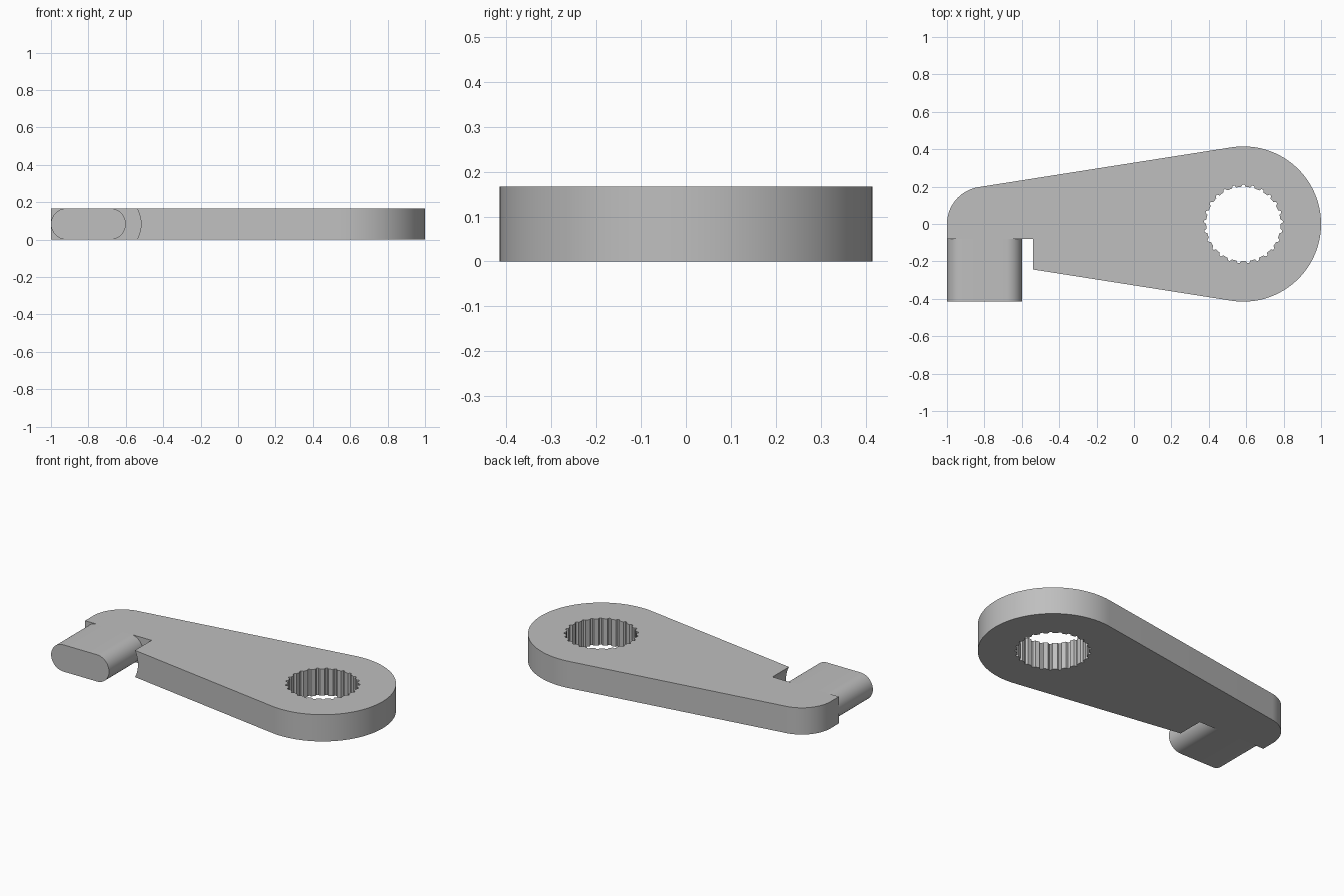
import bpy, bmesh
from math import sin, cos, pi, asin, radians
from mathutils import Vector

if "Cube" in bpy.data.objects:
    bpy.data.objects.remove(bpy.data.objects["Cube"])

THICK = 0.167
HALF = THICK / 2
BIG_X, BIG_R = 0.585, 0.415
SMALL_X, SMALL_R = -0.8, 0.2
SLOT_Y = -0.08
TAB_LEFT, TAB_RIGHT, TAB_FRONT = -1.0, -0.6, -0.415

grey = bpy.data.materials.new("plain_grey")
grey.use_nodes = True
colour = (0.52, 0.52, 0.52, 1)
grey.diffuse_color = colour
grey.node_tree.nodes["Principled BSDF"].inputs["Base Color"].default_value = colour


def arc(cx, cy, r, start, end, steps):
    return [(cx + r * cos(start + (end - start) * i / steps),
             cy + r * sin(start + (end - start) * i / steps)) for i in range(steps + 1)]


def prism(name, points, place, push):
    """Extrude a closed 2D outline, placed in space by a function, along push."""
    bm = bmesh.new()
    base = bm.faces.new([bm.verts.new(place(a, b)) for a, b in points])
    grown = bmesh.ops.extrude_face_region(bm, geom=[base], use_keep_orig=True)
    moved = [v for v in grown["geom"] if isinstance(v, bmesh.types.BMVert)]
    bmesh.ops.translate(bm, verts=moved, vec=Vector(push))
    bmesh.ops.recalc_face_normals(bm, faces=bm.faces)
    mesh = bpy.data.meshes.new(name)
    bm.to_mesh(mesh)
    bm.free()
    mesh.materials.append(grey)
    obj = bpy.data.objects.new(name, mesh)
    bpy.context.collection.objects.link(obj)
    return obj


def activate(obj):
    bpy.ops.object.select_all(action='DESELECT')
    obj.select_set(True)
    bpy.context.view_layer.objects.active = obj


def cut(obj, cutter):
    cutter.hide_render = True
    mod = obj.modifiers.new("cut", 'BOOLEAN')
    mod.operation, mod.solver, mod.object = 'DIFFERENCE', 'EXACT', cutter
    activate(obj)
    bpy.ops.object.modifier_apply(modifier=mod.name)
    bpy.data.objects.remove(cutter)


# Arm plate: two round ends joined by tangent lines, with a notch for the tab
tilt = asin((BIG_R - SMALL_R) / (BIG_X - SMALL_X))
tangent = pi / 2 + tilt
line_y = -(SMALL_R / cos(tilt) + (TAB_RIGHT - SMALL_X) * sin(tilt) / cos(tilt))
outline = arc(BIG_X, 0, BIG_R, -tangent, tangent, 64)
outline += arc(SMALL_X, 0, SMALL_R, tangent, pi, 20)
outline += [(TAB_LEFT, SLOT_Y), (TAB_RIGHT, SLOT_Y), (TAB_RIGHT, line_y)]
arm = prism("arm_plate", outline, lambda x, y: (x, y, 0), (0, 0, THICK))

# Splined shaft hole
TEETH = 25
spline = []
for i in range(TEETH):
    mid = pi / 2 + 2 * pi * i / TEETH
    step = 2 * pi / TEETH
    for offset, r in ((-0.24, 0.199), (-0.1, 0.211), (0.1, 0.211), (0.24, 0.199), (0.5, 0.199)):
        a = mid + offset * step
        spline.append((BIG_X + r * cos(a), r * sin(a)))
cut(arm, prism("hole_cutter", spline, lambda x, y: (x, y, -0.1), (0, 0, 0.4)))

# Curved clearance beside the tab, concentric with its rounded edge
clearance = arc(TAB_RIGHT - HALF, HALF, 0.165, 0, 2 * pi, 96)[:-1]
cut(arm, prism("clearance_cutter", clearance,
               lambda x, z: (x, -0.6, z), (0, SLOT_Y + 0.6, 0)))

# Rounded tab reaching forward from the small end
section = arc(TAB_RIGHT - HALF, HALF, HALF, -pi / 2, pi / 2, 24)
section += arc(TAB_LEFT + HALF, HALF, HALF, pi / 2, 3 * pi / 2, 24)
tab = prism("rounded_tab", section,
            lambda x, z: (x, TAB_FRONT, z), (0, SLOT_Y - TAB_FRONT, 0))

for obj in (arm, tab):
    activate(obj)
    bpy.ops.object.shade_smooth_by_angle(angle=radians(20))
